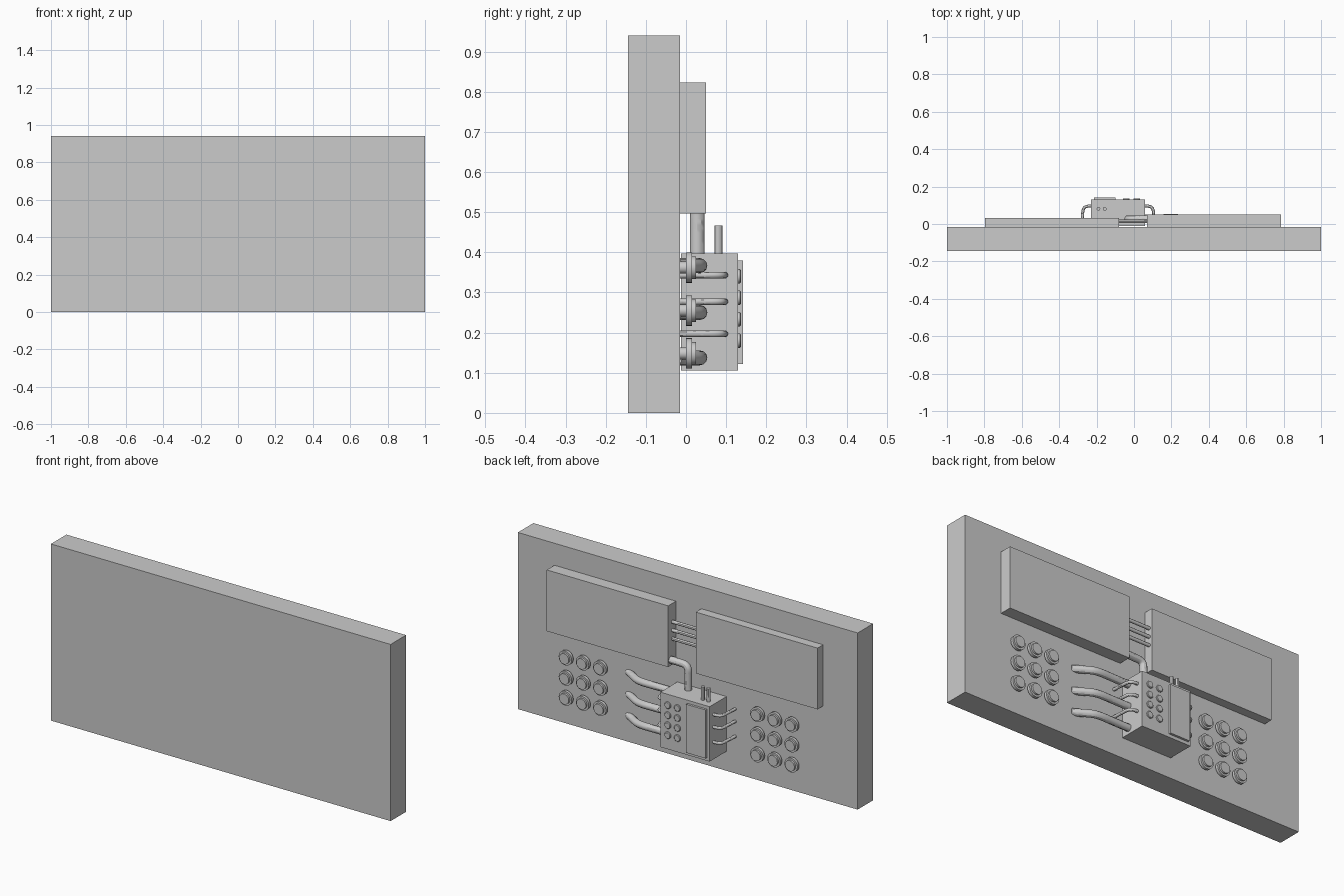
import bpy, math

if "Cube" in bpy.data.objects:
    bpy.data.objects.remove(bpy.data.objects["Cube"])

Y0 = -0.015  # back face of the board, where everything is mounted


def box(name, x0, x1, y0, y1, z0, z1):
    bpy.ops.mesh.primitive_cube_add(size=1, location=((x0 + x1) / 2, (y0 + y1) / 2, (z0 + z1) / 2))
    ob = bpy.context.object
    ob.name = name
    ob.scale = (x1 - x0, y1 - y0, z1 - z0)
    bpy.ops.object.transform_apply(location=False, rotation=False, scale=True)
    return ob


def lathe_y(name, profile, x, z, n=32):
    """Closed solid turned round a y axis; profile is (radius, y)."""
    verts, faces = [], []
    for r, y in profile:
        for i in range(n):
            a = 2 * math.pi * i / n
            verts.append((r * math.cos(a), y, r * math.sin(a)))
    for k in range(len(profile) - 1):
        for i in range(n):
            j = (i + 1) % n
            faces.append((k * n + i, k * n + j, (k + 1) * n + j, (k + 1) * n + i)[::-1])
    faces.append(tuple(range(n))[::-1])
    faces.append(tuple(range((len(profile) - 1) * n, len(profile) * n)))
    faces = [f[::-1] for f in faces[-2:]] and faces
    me = bpy.data.meshes.new(name)
    me.from_pydata(verts, [], faces)
    ob = bpy.data.objects.new(name, me)
    bpy.context.collection.objects.link(ob)
    ob.location = (x, 0, z)
    bpy.ops.object.select_all(action='DESELECT')
    ob.select_set(True)
    bpy.context.view_layer.objects.active = ob
    bpy.ops.object.mode_set(mode='EDIT')
    bpy.ops.mesh.select_all(action='SELECT')
    bpy.ops.mesh.normals_make_consistent(inside=False)
    bpy.ops.object.mode_set(mode='OBJECT')
    bpy.ops.object.shade_smooth_by_angle()
    return ob


def tube(name, pts, r):
    """Round tube swept along a smooth path, turned into a mesh."""
    cu = bpy.data.curves.new(name, 'CURVE')
    cu.dimensions = '3D'
    cu.bevel_depth = r
    cu.bevel_resolution = 4
    cu.use_fill_caps = True
    sp = cu.splines.new('NURBS')
    sp.points.add(len(pts) - 1)
    for p, co in zip(sp.points, pts):
        p.co = (*co, 1)
    sp.order_u = min(3, len(pts))
    sp.use_endpoint_u = True
    sp.resolution_u = 8
    ob = bpy.data.objects.new(name, cu)
    bpy.context.collection.objects.link(ob)
    bpy.ops.object.select_all(action='DESELECT')
    ob.select_set(True)
    bpy.context.view_layer.objects.active = ob
    bpy.ops.object.convert(target='MESH')
    bpy.ops.object.shade_smooth_by_angle()


# Main board and the two raised panels on its back
box("main_board", -1, 1, -0.145, Y0, 0, 0.94)
box("thick_panel", 0.07, 0.785, Y0, 0.05, 0.497, 0.823)
box("thin_panel", -0.797, -0.08, Y0, 0.032, 0.497, 0.823)

# Control box with cover plate
box("control_box", -0.23, 0.06, -0.012, 0.13, 0.105, 0.397)
box("cover_plate", -0.215, -0.1, 0.125, 0.142, 0.122, 0.38)

# Small buttons on the control box
for x in (0.015, -0.042):
    for k in range(4):
        lathe_y("box_button", [(0.018, 0.125), (0.018, 0.134), (0.015, 0.137)], x, 0.34 - 0.0533 * k, 24)

# Pins on top of the box
for x in (-0.19, -0.157):
    tube("top_pin", [(x, 0.081, 0.39), (x, 0.081, 0.467)], 0.01)

# Round stepped knobs, a 3 x 3 group on each side
knob = [(0.015, Y0), (0.015, 0.0), (0.038, 0.0), (0.038, 0.015), (0.028, 0.015), (0.028, 0.025)]
for x0 in (0.6, -0.527):
    for i in (-1, 0, 1):
        for z in (0.362, 0.255, 0.148):
            lathe_y("knob", knob, x0 + 0.101 * i, z)

# Thick hoses from the box to the board
for z in (0.367, 0.25, 0.137):
    tube("hose", [(0.05, 0.033, z), (0.15, 0.033, z), (0.25, 0.036, z), (0.3, 0.01, z), (0.355, -0.025, z)], 0.0185)

# Thin curved wires, mirrored about the box centre
for s in (1, -1):
    for z in (0.343, 0.277, 0.197):
        tube("side_wire", [(-0.085 + s * dx, y, z) for dx, y in
                           ((0.135, 0.097), (0.165, 0.097), (0.187, 0.085), (0.191, 0.04), (0.194, -0.02))], 0.008)

# Bent pipe from the thick panel down into the box
tube("bent_pipe", [(0.08, 0.028, 0.528), (0.03, 0.028, 0.528), (-0.033, 0.028, 0.525),
                   (-0.033, 0.028, 0.46), (-0.033, 0.028, 0.39)], 0.0185)

# Straight wires linking the panels
for z in (0.725, 0.68, 0.635):
    tube("link_wire", [(0.08, 0.014, z), (-0.09, 0.014, z)], 0.009)
